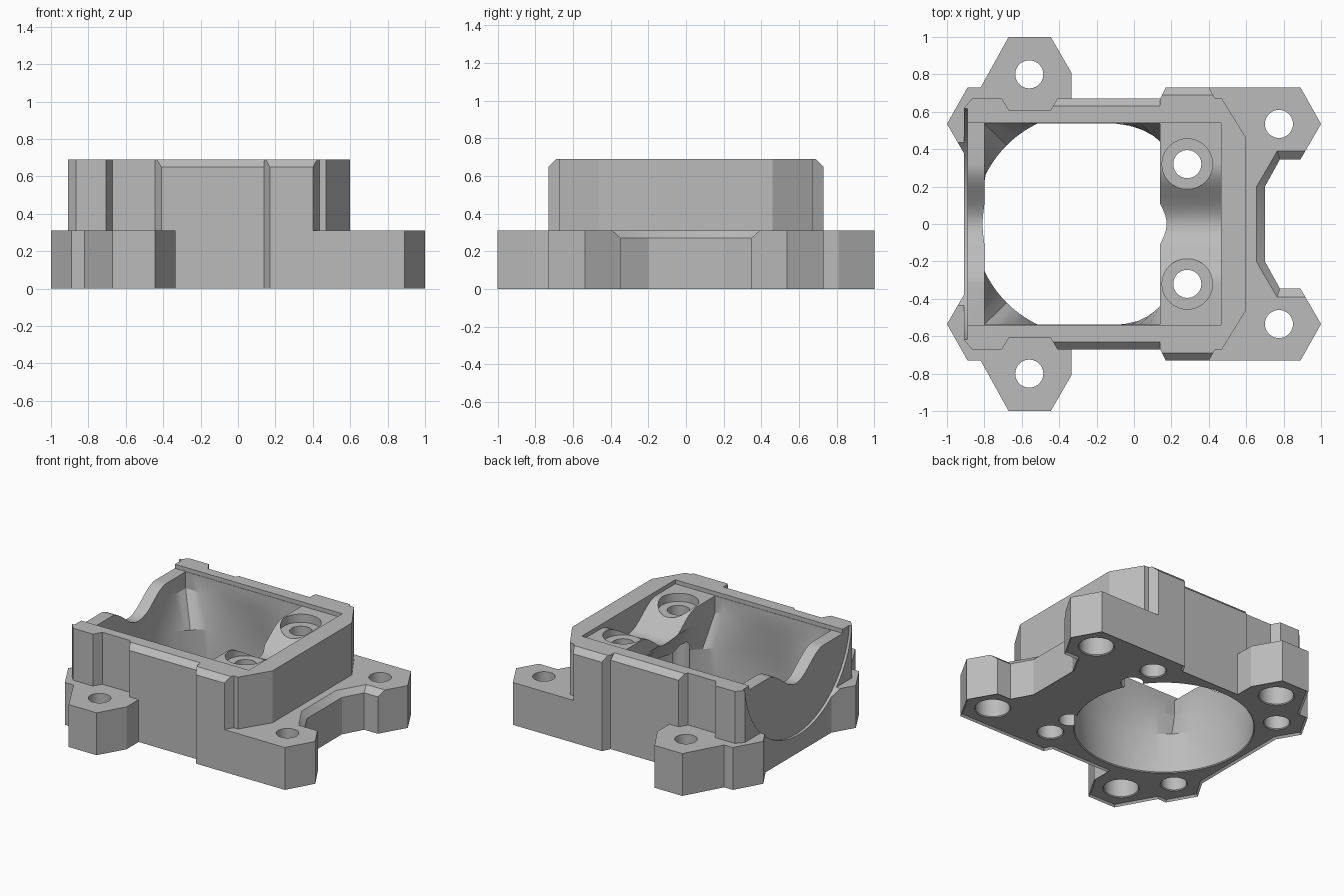
import bpy, bmesh, math
from mathutils import Vector

cube = bpy.data.objects.get("Cube")
if cube:
    bpy.data.objects.remove(cube, do_unlink=True)

grey = bpy.data.materials.new("plain grey")
grey.use_nodes = True
COLOUR = (0.5, 0.5, 0.5, 1)
grey.diffuse_color = COLOUR
grey.node_tree.nodes["Principled BSDF"].inputs["Base Color"].default_value = COLOUR


def loft(name, rings, bottom_chamfer=0):
    """Closed solid through rings of equal point count."""
    bm = bmesh.new()
    rows = [[bm.verts.new(p) for p in ring] for ring in rings]
    n = len(rows[0])
    for a, b in zip(rows, rows[1:]):
        for i in range(n):
            bm.faces.new((a[i], a[(i + 1) % n], b[(i + 1) % n], b[i]))
    bottom = bm.faces.new(rows[0][::-1])
    bm.faces.new(rows[-1])
    bmesh.ops.recalc_face_normals(bm, faces=bm.faces[:])
    if bottom_chamfer:
        bmesh.ops.inset_region(bm, faces=[bottom], thickness=bottom_chamfer)
        for v in rows[0]:
            v.co.z += bottom_chamfer
    mesh = bpy.data.meshes.new(name)
    bm.to_mesh(mesh)
    bm.free()
    mesh.materials.append(grey)
    obj = bpy.data.objects.new(name, mesh)
    bpy.context.collection.objects.link(obj)
    return obj


def prism_z(name, outline, z0, z1, **kw):
    return loft(name, [[(x, y, z) for x, y in outline] for z in (z0, z1)], **kw)


def prism_x(name, outline, x0, x1):
    return loft(name, [[(x, y, z) for y, z in outline] for x in (x0, x1)])


def circle(r, n):
    return [(r * math.cos(math.tau * i / n), r * math.sin(math.tau * i / n)) for i in range(n)]


def turned(name, cx, cy, profile, n=40):
    """Round solid from (radius, height) pairs."""
    return loft(name, [[(cx + x, cy + y, z) for x, y in circle(r, n)] for r, z in profile])


def mirrored(half):
    """Complete an outline whose +y half is given."""
    return half + [(x, -y) for x, y in reversed(half)]


def combine(target, other, operation="DIFFERENCE"):
    other.hide_render = True
    mod = target.modifiers.new("combine", "BOOLEAN")
    mod.operation, mod.solver, mod.object = operation, "EXACT", other
    bpy.ops.object.select_all(action="DESELECT")
    bpy.context.view_layer.objects.active = target
    target.select_set(True)
    bpy.ops.object.modifier_apply(modifier=mod.name)
    bpy.data.objects.remove(other, do_unlink=True)


BASE_TOP, TOP, DECK = 0.31, 0.69, 0.66

# Base plate with four mounting lugs
base_half = [(0.70, 0.2), (0.78, 0.345), (0.89, 0.345), (1.0, 0.535), (0.89, 0.73),
             (0.17, 0.73), (0.14, 0.67), (-0.335, 0.67), (-0.335, 0.81), (-0.445, 1.0),
             (-0.67, 1.0), (-0.82, 0.73), (-0.89, 0.73), (-1.0, 0.535), (-0.91, 0.38)]
housing = prism_z("housing", mirrored(base_half), 0, BASE_TOP, bottom_chamfer=0.014)

# Upper walls
wall_half = [(0.6, 0.46), (0.47, 0.67), (0.435, 0.67), (0.4, 0.73), (0.17, 0.73),
             (0.14, 0.67), (-0.41, 0.67), (-0.445, 0.61), (-0.67, 0.61), (-0.705, 0.67),
             (-0.865, 0.67), (-0.91, 0.62)]
combine(housing, prism_z("upper_wall", mirrored(wall_half), 0.1, TOP), "UNION")

# Sloped edge around the end notch
low = mirrored([(0.70, 0.2), (0.78, 0.345), (1.1, 0.345)])
high = mirrored([(0.655, 0.2), (0.765, 0.39), (1.1, 0.39)])
slope_rings = []
for t in (0, 1.5):
    slope_rings.append([(a[0] + (b[0] - a[0]) * t, a[1] + (b[1] - a[1]) * t, 0.27 + 0.04 * t)
                        for a, b in zip(low, high)])
combine(housing, loft("notch_slope", slope_rings))

# Chamfered top edges along both sides
for side in (1, -1):
    for y0, x0, x1 in ((0.67, -0.43, 0.14), (0.73, 0.14, 0.435)):
        tri = [(side * (y0 - 0.05), TOP + 0.01), (side * (y0 + 0.06), 0.59),
               (side * (y0 + 0.06), TOP + 0.01)]
        combine(housing, prism_x("edge_chamfer", tri, x0, x1))

# Shallow round recess on the outside of the end wall
disc = [(y, z + 0.75) for y, z in circle(0.62, 96)]
combine(housing, prism_x("end_recess", disc, -1.1, -0.89))

# Lowered deck with a smooth channel along the middle
STEPS, HALF, DEPTH = 32, 0.32, 0.16
channel = [(-0.54, 0.8), (-0.54, DECK)]
for i in range(STEPS + 1):
    t = 2 * i / STEPS - 1
    channel.append((t * HALF, DECK - DEPTH * (1 + math.cos(math.pi * t)) / 2))
channel += [(0.54, DECK), (0.54, 0.8)]
combine(housing, prism_x("deck_channel", channel, -1.1, 0.465))

# Main opening: round below, blending to a rectangle above
N, CX = 96, -0.26


def round_ring(r, z):
    return [(CX + x, y, z) for x, y in circle(r, N)]


def square_ring(z):
    ring = []
    for x, y in circle(1, N):
        m = max(abs(x), abs(y))
        ring.append((-0.33 + 0.47 * x / m, 0.537 * y / m, z))
    return ring


combine(housing, loft("main_opening", [round_ring(0.645, -0.03), round_ring(0.595, 0.02),
                                       round_ring(0.595, 0.31), square_ring(0.54),
                                       square_ring(0.85)]))

for side in (1, -1):
    # Deck screw holes with counterbores
    combine(housing, turned("deck_screw_hole", 0.285, side * 0.32,
                            [(0.075, -0.05), (0.075, 0.6), (0.135, 0.6), (0.135, 0.8)]))
    # Lug holes, widened from below
    for x, y in ((0.775, 0.535), (-0.56, 0.8)):
        combine(housing, turned("lug_hole", x, side * y,
                                [(0.165, -0.03), (0.115, 0.02), (0.115, 0.16),
                                 (0.075, 0.16), (0.075, 0.4)]))
    # Blind holes in the underside
    for x in (0.28, -0.79):
        combine(housing, turned("blind_hole", x, side * 0.53,
                                [(0.135, -0.03), (0.085, 0.02), (0.085, 0.2)]))

bpy.ops.object.select_all(action="DESELECT")
housing.select_set(True)
bpy.context.view_layer.objects.active = housing
bpy.ops.object.shade_smooth_by_angle(angle=math.radians(25))
